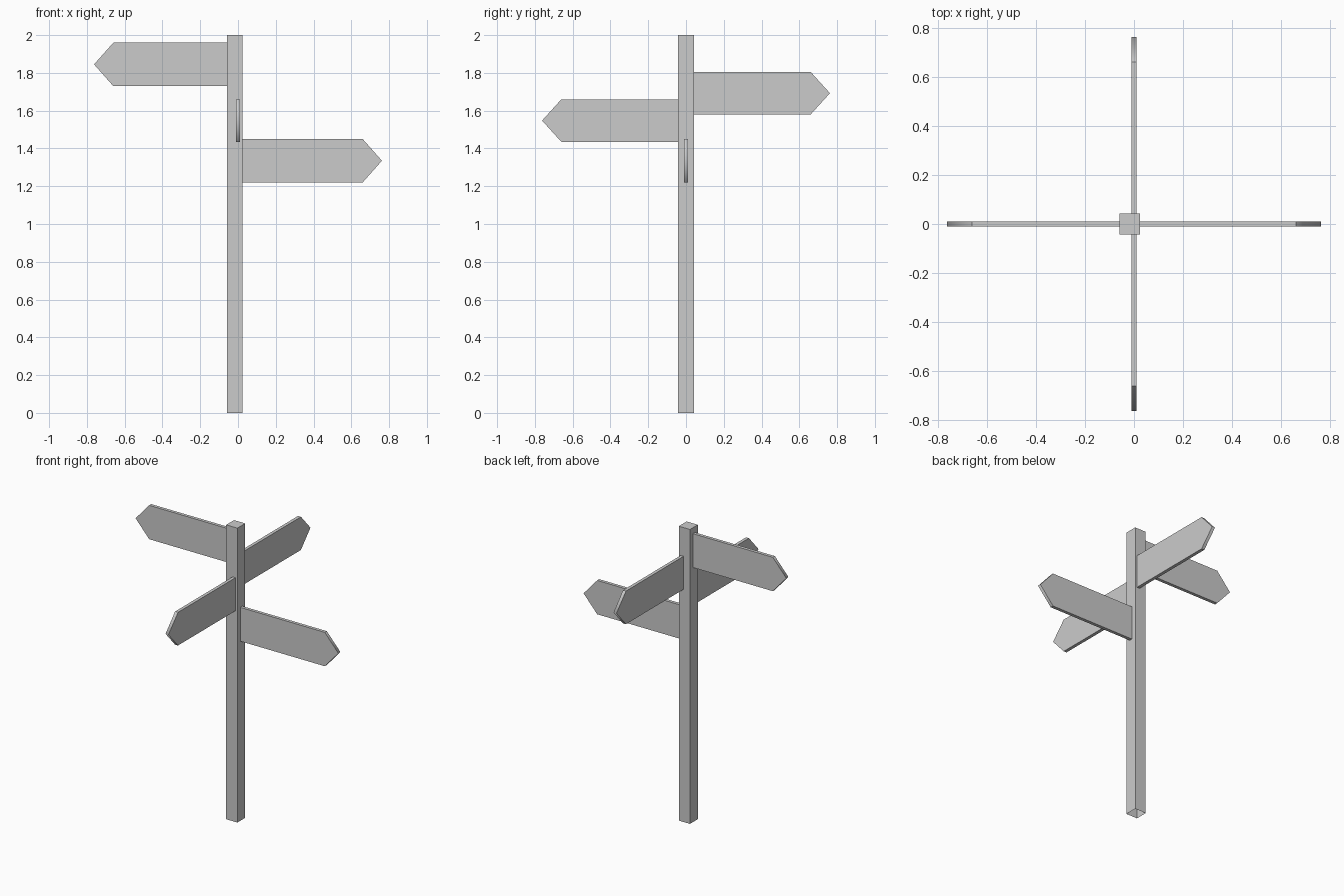
import bpy, bmesh, math
from mathutils import Matrix

if "Cube" in bpy.data.objects:
    bpy.data.objects.remove(bpy.data.objects["Cube"], do_unlink=True)

grey = bpy.data.materials.new("plain_grey")
grey.use_nodes = True
grey.diffuse_color = (0.6, 0.6, 0.6, 1)
grey.node_tree.nodes["Principled BSDF"].inputs["Base Color"].default_value = (0.6, 0.6, 0.6, 1)

POST_X, POST_HALF, HEIGHT = -0.017, 0.042, 2.0
SHOULDER, TIP, HALF_THICK = 0.66, 0.762, 0.011


def finish(name, bm):
    mesh = bpy.data.meshes.new(name)
    bm.to_mesh(mesh)
    bm.free()
    mesh.materials.append(grey)
    obj = bpy.data.objects.new(name, mesh)
    bpy.context.collection.objects.link(obj)
    return obj


# Square post, open underneath
bm = bmesh.new()
bmesh.ops.create_cube(bm, size=1)
bmesh.ops.scale(bm, vec=(2 * POST_HALF, 2 * POST_HALF, HEIGHT), verts=bm.verts)
bmesh.ops.translate(bm, vec=(POST_X, 0, HEIGHT / 2), verts=bm.verts)
bottom = [f for f in bm.faces if f.normal.z < -0.5]
bmesh.ops.delete(bm, geom=bottom, context='FACES_ONLY')
finish("post", bm)


# Pointed board, drawn along +x and turned about the post
def sign_board(name, start, low, high, degrees):
    bm = bmesh.new()
    profile = [(start, low), (SHOULDER, low), (TIP, (low + high) / 2),
               (SHOULDER, high), (start, high)]
    face = bm.faces.new([bm.verts.new((x, -HALF_THICK, z)) for x, z in profile])
    grown = bmesh.ops.extrude_face_region(bm, geom=[face], use_keep_orig=True)
    moved = [g for g in grown["geom"] if isinstance(g, bmesh.types.BMVert)]
    bmesh.ops.translate(bm, vec=(0, 2 * HALF_THICK, 0), verts=moved)
    bmesh.ops.recalc_face_normals(bm, faces=bm.faces)
    # Only the point of the arrow is shaded smoothly
    for f in bm.faces:
        f.smooth = True
    for e in bm.edges:
        e.smooth = all(v.co.x > SHOULDER + 0.01 for v in e.verts)
    bm.transform(Matrix.Rotation(math.radians(degrees), 4, 'Z'))
    finish(name, bm)


sign_board("right_sign", POST_HALF - POST_X - 0.002, 1.73, 1.96, 180)
sign_board("back_sign", POST_HALF - 0.002, 1.58, 1.805, 90)
sign_board("front_sign", POST_HALF - 0.002, 1.435, 1.66, -90)
sign_board("left_sign", POST_HALF + POST_X - 0.002, 1.22, 1.45, 0)
